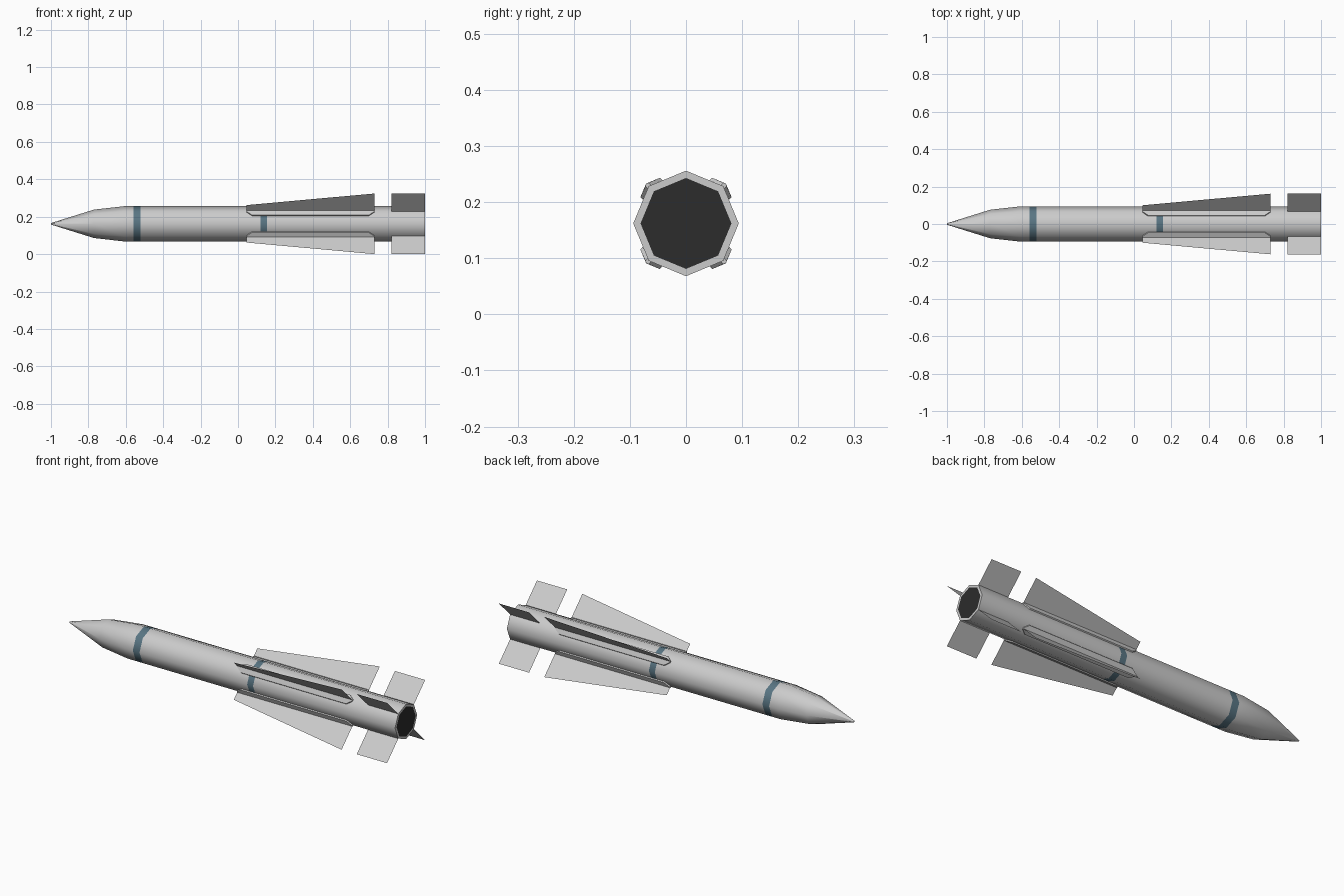
import bpy, math
from mathutils import Vector

if "Cube" in bpy.data.objects:
    bpy.data.objects.remove(bpy.data.objects["Cube"])

R, ZC = 0.094, 0.162      # body radius, axis height
SIDES = 8


def material(name, color):
    m = bpy.data.materials.new(name)
    m.diffuse_color = (*color, 1)
    m.use_nodes = True
    m.node_tree.nodes["Principled BSDF"].inputs["Base Color"].default_value = m.diffuse_color
    return m


def make(name, verts, faces, mats=(), face_mats=None, smooth=False):
    me = bpy.data.meshes.new(name)
    me.from_pydata(verts, [], faces)
    for m in mats:
        me.materials.append(m)
    if face_mats:
        me.polygons.foreach_set("material_index", face_mats)
    ob = bpy.data.objects.new(name, me)
    bpy.context.collection.objects.link(ob)
    if smooth:
        bpy.ops.object.select_all(action='DESELECT')
        ob.select_set(True)
        bpy.context.view_layer.objects.active = ob
        bpy.ops.object.shade_smooth_by_angle(angle=math.radians(50))
    return ob


def ring(x, r):
    return [(x, r * math.cos(a), ZC + r * math.sin(a))
            for a in (2 * math.pi * i / SIDES for i in range(SIDES))]


grey = material("grey", (0.8, 0.8, 0.8))
blue = material("slate_blue", (0.10, 0.18, 0.23))
dark = material("dark", (0.025, 0.025, 0.025))

# Body: lathed octagonal profile (x, radius, material of the section that follows)
profile = [(-1, 0.004, 0), (-0.77, 0.076, 0), (-0.61, R, 0), (-0.56, R, 1),
           (-0.52, R, 0), (0.12, R, 1), (0.155, R, 0), (1, R, 0), (1, 0.081, 2)]
verts, faces, fm = [], [], []
for x, r, _ in profile:
    verts += ring(x, r)
for k in range(len(profile) - 1):
    for i in range(SIDES):
        j = (i + 1) % SIDES
        a, b = k * SIDES, (k + 1) * SIDES
        faces.append((a + i, a + j, b + j, b + i))
        fm.append(profile[k][2])
last = (len(profile) - 1) * SIDES
faces += [tuple(reversed(range(SIDES))), tuple(range(last, last + SIDES))]
fm += [0, 2]
make("body", verts, faces, (grey, blue, dark), fm, smooth=True)


# Thin fins and root fairings on the four diagonal edges
def place(x, radial, side, angle):
    c, s = math.cos(angle), math.sin(angle)
    return Vector((x, radial * c - side * s, ZC + radial * s + side * c))


Q = math.sqrt(2)
wing = [(0.045, 0.09), (0.045, 0.1 * Q), (0.73, ZC * Q), (0.73, 0.09)]
tail = [(0.82, 0.09), (0.82, ZC * Q), (1.0, ZC * Q), (1.0, 0.09)]
ridge, edge, base, half = 0.1005, 0.0905, 0.0852, 0.0245

for n in range(4):
    ang = math.radians(45 + 90 * n)
    for name, outline in (("wing", wing), ("tail_fin", tail)):
        make(f"{name}_{n + 1}", [place(x, r, 0, ang) for x, r in outline], [(0, 1, 2, 3)])
    # Fairing: folded strip with clipped ends and a short wall down to the skin
    v = [place(0.045, ridge, 0, ang), place(0.73, ridge, 0, ang),
         place(0.045, 0.092, 0, ang), place(0.73, 0.092, 0, ang)]
    f = []
    for s in (1, -1):
        o = len(v)
        pts = [(0.045, ridge - 0.002, 0.004), (0.075, edge, half),
               (0.70, edge, half), (0.73, ridge - 0.002, 0.004)]
        low = [0.0918, base - 0.001, base - 0.001, 0.0918]
        v += [place(x, r, s * w, ang) for x, r, w in pts]
        v += [place(p[0], r, s * p[2], ang) for p, r in zip(pts, low)]
        new = [(0, 1, o + 3, o + 2, o + 1, o), (0, o, o + 4, 2), (1, 3, o + 7, o + 3)]
        new += [(o + i, o + i + 1, o + i + 5, o + i + 4) for i in range(3)]
        f += new if s > 0 else [t[::-1] for t in new]
    make(f"wing_fairing_{n + 1}", v, f)
